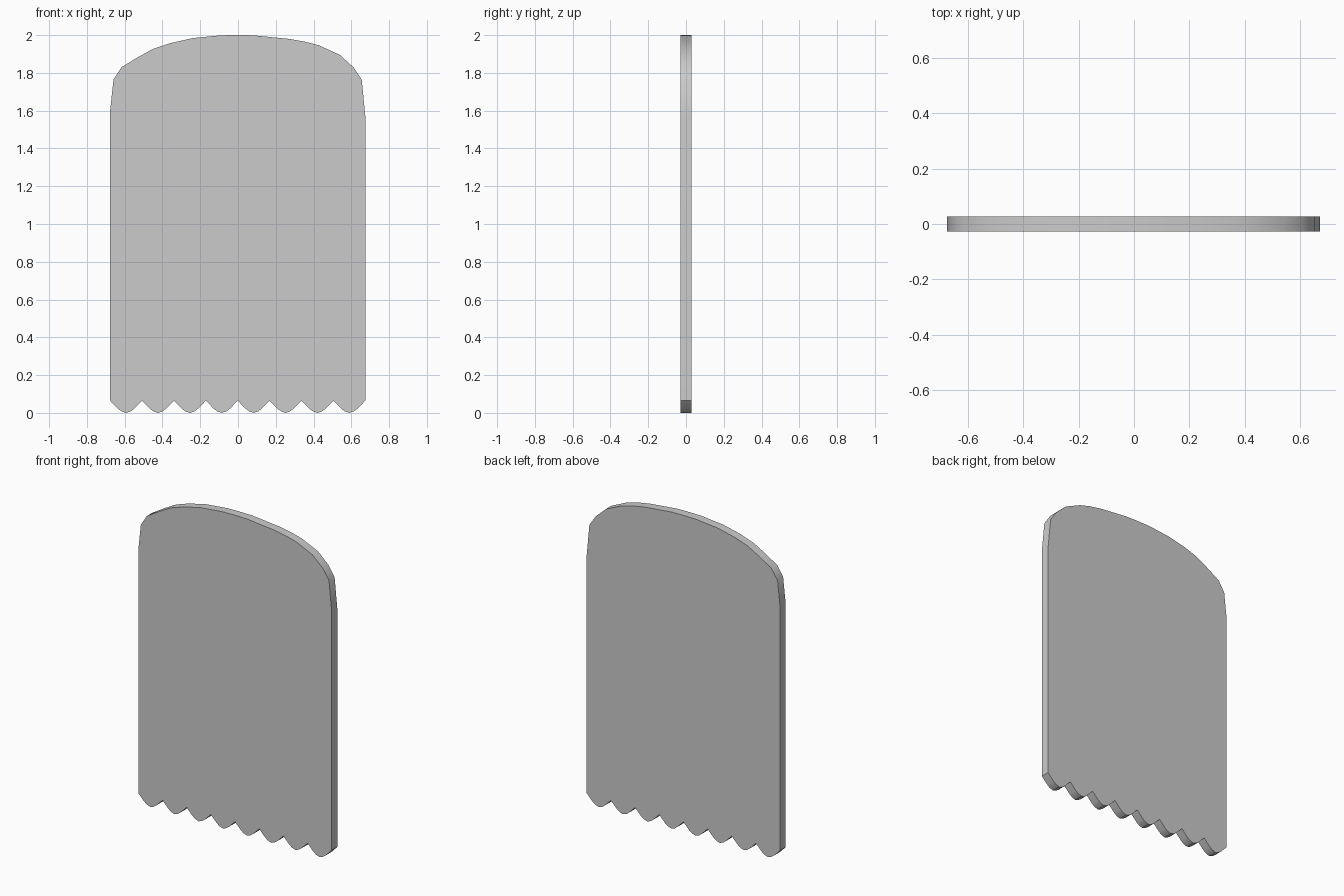
import bpy, bmesh

if "Cube" in bpy.data.objects:
    bpy.data.objects.remove(bpy.data.objects["Cube"])

HALF_T = 0.028
LEFT, RIGHT = -0.677, 0.674
SCALLOPS = 8

# Arched top edge, right to left
outline = [(RIGHT, 1.57), (0.655, 1.765), (0.611, 1.83), (0.54, 1.895),
           (0.43, 1.945), (0.36, 1.964), (0.27, 1.98), (0.08, 1.999),
           (0.0, 2.0), (-0.09, 1.999), (-0.24, 1.984), (-0.36, 1.957),
           (-0.452, 1.926), (-0.53, 1.883), (-0.617, 1.83),
           (-0.659, 1.765), (LEFT, 1.6)]

# Scalloped bottom edge, left to right
step = (RIGHT - LEFT) / SCALLOPS
scallop = [(0.0, 0.065), (0.24, 0.023), (0.36, 0.008), (0.5, 0.0),
           (0.64, 0.008), (0.76, 0.023)]
for i in range(SCALLOPS):
    outline += [(LEFT + (i + u) * step, z) for u, z in scallop]
outline.append((RIGHT, 0.065))

# Thin panel extruded from the outline
bm = bmesh.new()
face = bm.faces.new([bm.verts.new((x, -HALF_T, z)) for x, z in outline])
ext = bmesh.ops.extrude_face_region(bm, geom=[face], use_keep_orig=True)
back = [v for v in ext["geom"] if isinstance(v, bmesh.types.BMVert)]
bmesh.ops.translate(bm, verts=back, vec=(0, 2 * HALF_T, 0))
bmesh.ops.recalc_face_normals(bm, faces=bm.faces[:])
mesh = bpy.data.meshes.new("scalloped_panel")
bm.to_mesh(mesh)
bm.free()
panel = bpy.data.objects.new("scalloped_panel", mesh)
bpy.context.collection.objects.link(panel)

# Smooth rim with sharp face borders
bpy.context.view_layer.objects.active = panel
panel.select_set(True)
bpy.ops.object.shade_smooth_by_angle()
